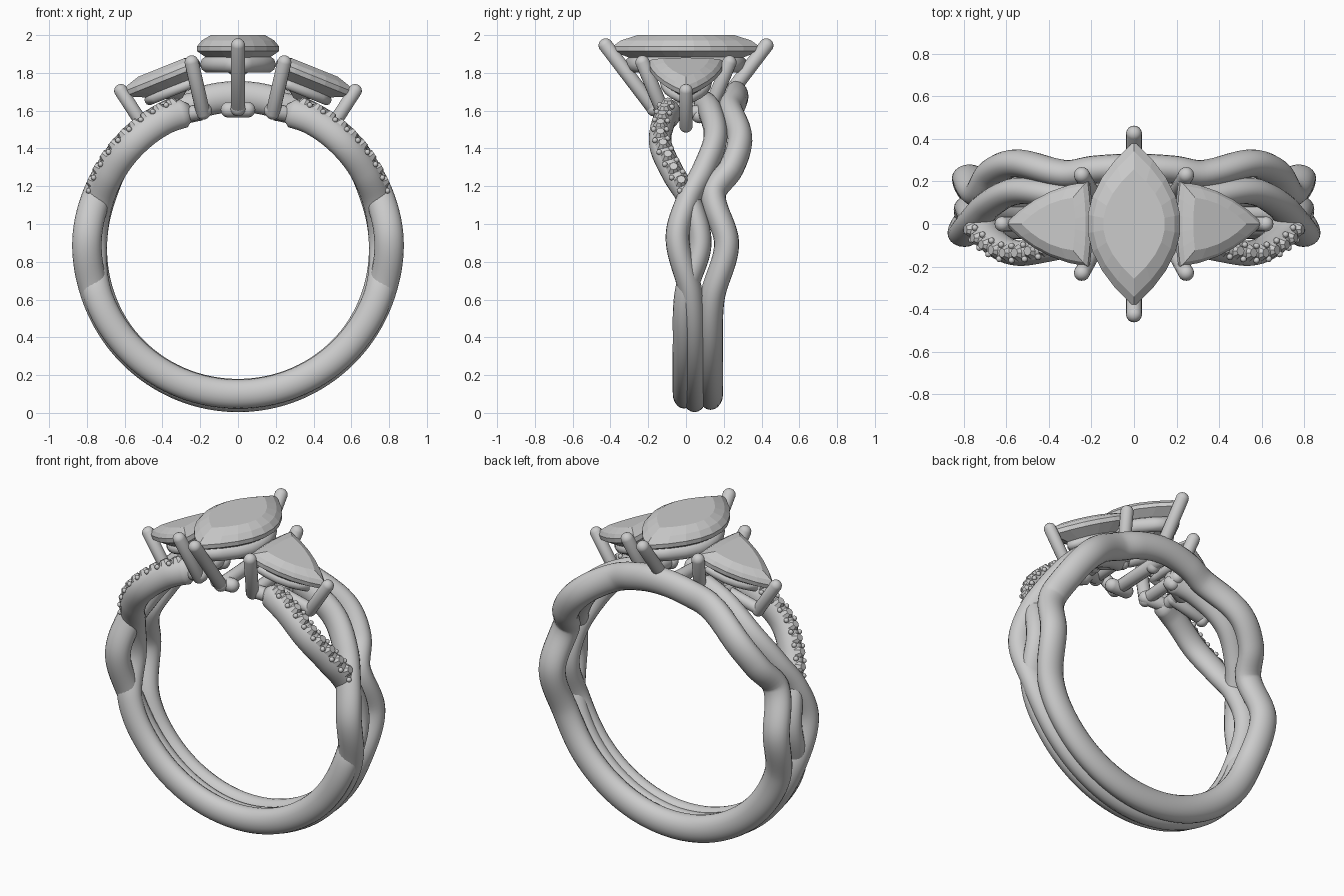
import bpy, bmesh, math
from mathutils import Vector, Matrix

if "Cube" in bpy.data.objects:
    bpy.data.objects.remove(bpy.data.objects["Cube"])

CZ = 0.88  # height of the band centre


def finish(name, bm, smooth=True):
    bmesh.ops.recalc_face_normals(bm, faces=bm.faces)
    me = bpy.data.meshes.new(name)
    bm.to_mesh(me)
    bm.free()
    ob = bpy.data.objects.new(name, me)
    bpy.context.collection.objects.link(ob)
    if smooth:
        for p in me.polygons:
            p.use_smooth = True
    return ob


def lerp_keys(keys, a):
    # smooth interpolation through (angle, y, radius) keys
    for i in range(len(keys) - 1):
        k0, k1 = keys[i], keys[i + 1]
        if a <= k1[0] + 1e-6:
            p, q = keys[max(i - 1, 0)], keys[min(i + 2, len(keys) - 1)]
            h = k1[0] - k0[0]
            t = (a - k0[0]) / h
            out = []
            for c in (1, 2):
                m0 = 0 if i == 0 else (k1[c] - p[c]) / (k1[0] - p[0]) * h
                m1 = 0 if i == len(keys) - 2 else (q[c] - k0[c]) / (q[0] - k0[0]) * h
                out.append((2*t**3 - 3*t*t + 1)*k0[c] + (t**3 - 2*t*t + t)*m0
                           + (3*t*t - 2*t**3)*k1[c] + (t**3 - t*t)*m1)
            return out
    return keys[-1][1:]


def strand_point(keys, deg):
    y, r = lerp_keys(keys, min(abs(deg), 360 - abs(deg)))
    a = math.radians(deg)
    return Vector((r*math.sin(a), y, CZ + r*math.cos(a)))


def skin(bm, rings, closed):
    n = len(rings[0])
    for i in range(len(rings) - (0 if closed else 1)):
        r0, r1 = rings[i], rings[(i + 1) % len(rings)]
        for j in range(n):
            bm.faces.new((r0[j], r0[(j + 1) % n], r1[(j + 1) % n], r1[j]))
    if not closed:
        bm.faces.new(rings[0])
        bm.faces.new(rings[-1])


def strand(name, keys, ra, rr):
    # oval wire swept round the finger
    start, closed, n, m = keys[0][0], keys[0][0] == 0, 200, 20
    bm, rings = bmesh.new(), []
    for i in range(n if closed else n + 1):
        d = start + (360 - 2*start)*i/n
        c = strand_point(keys, d)
        t = (strand_point(keys, d + .5) - strand_point(keys, d - .5)).normalized()
        up = Vector((math.sin(math.radians(d)), 0, math.cos(math.radians(d))))
        b = t.cross(up).normalized()
        u = b.cross(t)
        s = 1 if closed else min(1, 0.5 + 0.25*min(i, n - i))
        rings.append([bm.verts.new(c + u*rr*s*math.cos(2*math.pi*j/m)
                                   + b*ra*s*math.sin(2*math.pi*j/m)) for j in range(m)])
    skin(bm, rings, closed)
    return finish(name, bm)


def capsule(name, p, q, r):
    p, q = Vector(p), Vector(q)
    bm = bmesh.new()
    bmesh.ops.create_uvsphere(bm, u_segments=16, v_segments=9, radius=r)
    for v in bm.verts:
        if v.co.z > 0:
            v.co.z += (q - p).length
    rot = Vector((0, 0, 1)).rotation_difference(q - p).to_matrix().to_4x4()
    bm.transform(Matrix.Translation(p) @ rot)
    return finish(name, bm)


def marquise(n=9):
    ys = [-1 + 2*i/n for i in range(n)]
    half = [(0.22*(1 - y*y), 0.39*y) for y in ys]
    return half + [(-x, -y) for x, y in half]


def trillion(n=5):
    cs = [Vector((0, -.2)), Vector((.42, 0)), Vector((0, .2))]
    pts = []
    for i, bulge in enumerate((.04, .04, .015)):
        a, b = cs[i], cs[(i + 1) % 3]
        d = (b - a).normalized()
        for k in range(n):
            t = k/n
            pts.append(tuple(a.lerp(b, t) + Vector((d.y, -d.x))*bulge*4*t*(1 - t)))
    return pts


def gem(name, outline, mid, levels, mat):
    # stacked scaled outlines: culet, pavilion, girdle, crown, table
    bm = bmesh.new()
    rings = [[bm.verts.new((mid + (x - mid)*s, y*s, z)) for x, y in outline] for s, z in levels]
    skin(bm, rings, False)
    bm.transform(mat)
    return finish(name, bm, False)


def rail(name, outline, mid, scale, z, r, mat):
    # wire gallery under a stone
    bm, rings, n = bmesh.new(), [], len(outline)
    for x, y in outline:
        c = Vector((mid + (x - mid)*scale, y*scale, z))
        d = Vector((x - mid, y, 0)).normalized()
        rings.append([bm.verts.new(c + d*r*math.cos(k*math.pi/5) + Vector((0, 0, r*math.sin(k*math.pi/5))))
                      for k in range(10)])
    skin(bm, rings, True)
    bm.transform(mat)
    return finish(name, bm)


# three interlaced band strands: (angle from top, y, radius)
PAVE = [(19, -.08, .76), (30, -.115, .775), (46, -.135, .78), (60, -.07, .78), (72, .02, .775),
        (89, .075, .77), (108, .0, .785), (130, -.01, .785), (180, -.01, .78)]
MIDDLE = [(12, .10, .77), (25, .13, .785), (44, .155, .79), (60, .09, .79), (72, .01, .795),
          (87, -.045, .80), (108, .025, .795), (130, .045, .795), (180, .045, .798)]
BACK = [(0, .265, .795), (14, .255, .79), (24, .235, .785), (44, .285, .79), (58, .24, .785),
        (69, .145, .775), (89, .215, .775), (110, .14, .78), (130, .13, .785), (180, .13, .782)]
strand("pave_strand", PAVE, .060, .077)
strand("middle_strand", MIDDLE, .063, .078)
strand("back_strand", BACK, .066, .082)

# centre stone and its gallery
flat = Matrix.Identity(4)
gem("centre_stone", marquise(), 0,
    [(.03, 1.77), (.5, 1.84), (1, 1.915), (1, 1.94), (.88, 1.972), (.66, 2.0)], flat)
rail("centre_gallery", marquise(), 0, .72, 1.845, .045, flat)

# centre prongs at the two points, joined by a base bar
for s, n in ((-1, "front"), (1, "back")):
    capsule(n + "_centre_prong", (0, s*.17, 1.61), (0, s*.425, 1.945), .038)
capsule("centre_base_bar", (0, -.17, 1.61), (0, .22, 1.63), .04)
capsule("front_base_bar", (-.05, -.13, 1.605), (.05, -.13, 1.605), .042)

for sx, side in ((1, "right"), (-1, "left")):
    # tilted side stone
    place = Matrix.Diagonal((sx, 1, 1, 1)) @ Matrix.Translation((.215, 0, 1.85)) \
        @ Matrix.Rotation(math.radians(22), 4, 'Y')
    gem(side + "_stone", trillion(), .15,
        [(.05, -.14), (.55, -.075), (1, -.018), (1, .008), (.9, .03), (.62, .052)], place)
    rail(side + "_gallery", trillion(), .15, .58, -.085, .028, place)

    # side stone prongs
    capsule(side + "_tip_prong", (sx*.50, 0, 1.52), (sx*.62, 0, 1.705), .036)
    for sy, n in ((-1, "front"), (1, "back")):
        capsule(f"{side}_{n}_prong", (sx*.185, sy*.12, 1.59), (sx*.245, sy*.23, 1.855), .038)
        capsule(f"{side}_{n}_base_bar", (sx*.18, sy*.11, 1.6), (sx*.29, sy*.07, 1.575), .042)
    capsule(side + "_cross_bar", (sx*.19, -.12, 1.6), (sx*.19, .15, 1.62), .038)
    capsule(side + "_tip_support", (sx*.29, 0, 1.58), (sx*.50, 0, 1.53), .036)
    capsule(side + "_base_link", (sx*.29, -.07, 1.575), (sx*.29, .1, 1.6), .036)

    # pave stones with bead claws between them
    stones, claws = bmesh.new(), bmesh.new()
    for i in range(9):
        d = 25 + 5.1*i
        for half in (0, 1):
            e = d + 2.55*half
            c = strand_point(PAVE, e)
            up = Vector((math.sin(math.radians(e)), 0, math.cos(math.radians(e))))
            b = (strand_point(PAVE, e + .5) - strand_point(PAVE, e - .5)).cross(up).normalized()
            if half == 0:
                rot = Vector((0, 0, 1)).rotation_difference(up).to_matrix().to_4x4()
                bmesh.ops.create_cone(stones, cap_ends=True, segments=8, radius1=.04, radius2=.022,
                                      depth=.03, matrix=Matrix.Translation(c + up*.078) @ rot)
            else:
                for s in (-1, 1):
                    bmesh.ops.create_icosphere(
                        claws, subdivisions=2, radius=.015,
                        matrix=Matrix.Translation(c + up*.068 + b*.034*s))
    for bm, n, sm in ((stones, "_pave_stones", False), (claws, "_pave_claws", True)):
        if sx < 0:
            bm.transform(Matrix.Diagonal((-1, 1, 1, 1)))
        finish(side + n, bm, sm)
